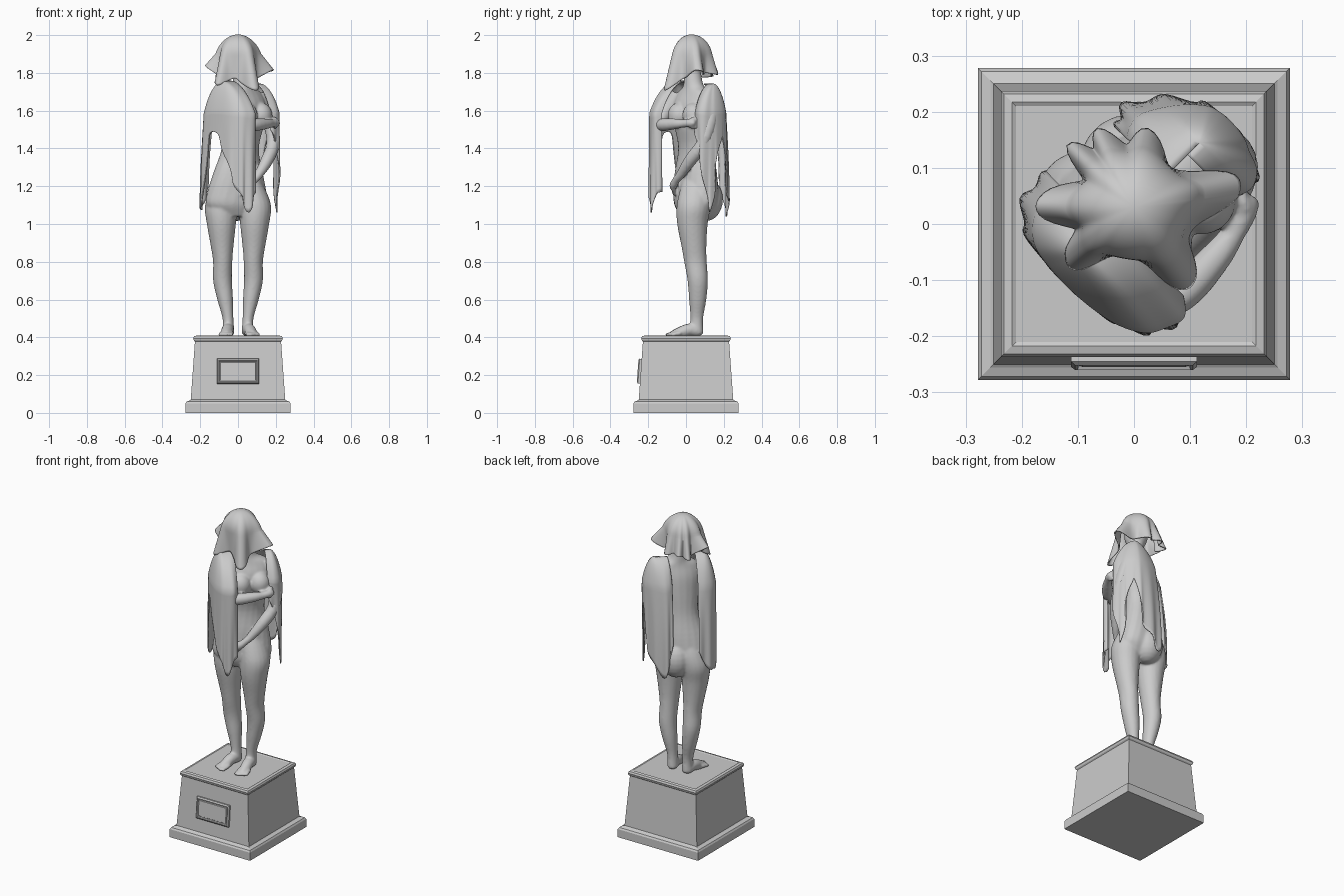
import bpy, bmesh, math
from mathutils import Vector

if "Cube" in bpy.data.objects:
    bpy.data.objects.remove(bpy.data.objects["Cube"])

R2 = math.sqrt(2)


def W(u, f, z):
    """Turned torso frame (u = her left, f = forward) to world."""
    return Vector(((u + f) / R2, (u - f) / R2, z))


def spline(pts, n):
    """Catmull-Rom through tuples of any size."""
    out = []
    for i in range(len(pts) - 1):
        p = [pts[max(0, min(len(pts) - 1, i + k))] for k in (-1, 0, 1, 2)]
        for s in range(n):
            t = s / n
            out.append(tuple(
                0.5 * (2 * b + (c - a) * t + (2 * a - 5 * b + 4 * c - d) * t * t
                       + (3 * b - a - 3 * c + d) * t ** 3)
                for a, b, c, d in zip(*p)))
    out.append(tuple(pts[-1]))
    return out


def make_object(name, bm, smooth=True):
    bmesh.ops.recalc_face_normals(bm, faces=bm.faces)
    me = bpy.data.meshes.new(name)
    bm.to_mesh(me)
    bm.free()
    for p in me.polygons:
        p.use_smooth = smooth
    ob = bpy.data.objects.new(name, me)
    bpy.context.collection.objects.link(ob)
    return ob


def skin_rings(bm, rings, closed=True, caps=True):
    vs = [[bm.verts.new(p) for p in r] for r in rings]
    n = len(vs[0])
    for a, b in zip(vs, vs[1:]):
        for i in range(n if closed else n - 1):
            j = (i + 1) % n
            bm.faces.new((a[i], a[j], b[j], b[i]))
    if caps:
        bm.faces.new(vs[0][::-1])
        bm.faces.new(vs[-1])


def ring(c, a, b, n=20):
    return [c + a * math.cos(2 * math.pi * i / n) + b * math.sin(2 * math.pi * i / n)
            for i in range(n)]


def stack(bm, secs, n=4):
    """Loft of flat ellipses: (z, x, y, rx, ry, turn)."""
    rings = []
    for z, x, y, rx, ry, t in spline(secs, n):
        t = math.radians(t)
        rings.append(ring(Vector((x, y, z)), Vector((math.cos(t), math.sin(t), 0)) * rx,
                          Vector((-math.sin(t), math.cos(t), 0)) * ry))
    skin_rings(bm, rings)


def limb(bm, pts, n=4):
    """Round tube through (x, y, z, radius)."""
    s = spline(pts, n)
    rings = []
    for i, p in enumerate(s):
        d = (Vector(s[min(i + 1, len(s) - 1)][:3]) - Vector(s[max(i - 1, 0)][:3])).normalized()
        a = d.cross(Vector((0.31, 0.22, 0.92))).normalized()
        rings.append(ring(Vector(p[:3]), a * p[3], d.cross(a) * p[3], 14))
    skin_rings(bm, rings)


def ball(bm, c, r):
    g = bmesh.ops.create_uvsphere(bm, u_segments=20, v_segments=12, radius=1)
    for v in g['verts']:
        v.co = Vector((v.co.x * r[0], v.co.y * r[1], v.co.z * r[2])) + Vector(c)


def cloth(name, rows, closed=False):
    bm = bmesh.new()
    skin_rings(bm, rows, closed, False)
    bmesh.ops.remove_doubles(bm, verts=bm.verts, dist=0.0004)
    ob = make_object(name, bm)
    m = ob.modifiers.new('thickness', 'SOLIDIFY')
    m.thickness, m.offset = 0.007, 0
    return ob


# pedestal: square moulded profile
bm = bmesh.new()
prof = [(.278, 0), (.278, .05), (.272, .06), (.256, .066), (.25, .07), (.228, .378),
        (.234, .384), (.237, .395), (.232, .406), (.217, .41), (.21, .406)]
skin_rings(bm, [[Vector((h * sx, h * sy, z)) for sx, sy in ((-1, -1), (1, -1), (1, 1), (-1, 1))]
                for h, z in prof])
make_object('pedestal', bm, False)

# plaque with raised double border
bm = bmesh.new()
levels = [(.112, .066, 0), (.112, .066, -.012), (.105, .059, -.018), (.101, .055, -.018),
          (.098, .052, -.011), (.094, .048, -.011), (.092, .046, -.014)]
skin_rings(bm, [[Vector((a * w, y, b * h)) for a, b in ((-1, -1), (1, -1), (1, 1), (-1, 1))]
                for w, h, y in levels])
plaque = make_object('plaque', bm, False)
plaque.location = (0, -.238, .22)
plaque.rotation_euler.x = -math.atan2(.022, .308)

# figure: overlapping volumes fused by a voxel remesh
bm = bmesh.new()
stack(bm, [(1.04, -.005, .045, .12, .07, 15), (1.1, -.008, .048, .168, .1, 20),
           (1.17, -.006, .052, .166, .105, 25), (1.27, 0, .052, .143, .098, 32),
           (1.4, .012, .052, .11, .08, 40), (1.52, .03, .045, .125, .085, 45),
           (1.62, .038, .042, .138, .08, 45), (1.69, .035, .045, .12, .058, 45),
           (1.73, .025, .04, .06, .05, 45), (1.8, .015, .035, .045, .045, 45)])
ball(bm, (.01, .03, 1.87), (.066, .07, .095))
for u in (.005, .115):
    ball(bm, W(u, .055, 1.575), (.062, .062, .068))
for u in (-.018, .07):
    ball(bm, W(u, -.08, 1.13), (.09, .09, .115))

for s in (-1, 1):
    # leg
    stack(bm, [(.42, s * .05, .055, .032, .038, 0), (.5, s * .053, .057, .029, .034, 0),
               (.6, s * .068, .062, .042, .046, 0), (.7, s * .082, .062, .05, .054, 0),
               (.8, s * .081, .05, .051, .06, 0), (.88, s * .084, .042, .06, .066, 0),
               (1.0, s * .088, .034, .077, .081, 0), (1.09, s * .09, .04, .086, .09, 0),
               (1.17, s * .075, .048, .076, .083, 0), (1.26, s * .05, .052, .05, .06, 0)])
    # foot and toes
    d = Vector((-.1, -1, 0)) if s < 0 else Vector((.2, -.98, 0))
    side = Vector((-d.y, d.x, 0))
    heel = Vector((s * .05, .065, 0))
    limb(bm, [(*(heel + d * k)[:2], z, r) for k, z, r in
              ((-.022, .425, .015), (0, .432, .031), (.05, .44, .033),
               (.1, .424, .03), (.14, .415, .02))])
    for i in range(5):
        q = i - 2
        a = heel + d * .1 + side * q * .013
        b = heel + d * (.172 - abs(q + s) * .007) + side * q * .016
        limb(bm, [(a.x, a.y, .422, .013), (b.x, b.y, .414, .009)], 2)

# arms with fingers: right crosses the chest, left rests low
arms = [
    [(-.05, -.04, 1.68, .045), (-.045, -.105, 1.6, .042), (0, -.145, 1.53, .036),
     (.08, -.125, 1.525, .035), (.145, -.06, 1.53, .029), (.178, -.015, 1.532, .022),
     (.2, .025, 1.535, .022), (.207, .05, 1.535, .016)],
    [(.115, .125, 1.69, .045), (.165, .13, 1.57, .042), (.186, .09, 1.43, .036),
     (.155, .025, 1.34, .034), (.108, -.03, 1.26, .024), (.088, -.05, 1.235, .021),
     (.06, -.067, 1.205, .022), (.045, -.069, 1.19, .016)]]
for arm, reach in zip(arms, (Vector((-.012, .05, 0)), Vector((-.045, .004, -.028)))):
    limb(bm, arm)
    p = Vector(arm[-2][:3])
    for i in range(4):
        o = Vector((0, 0, (i - 1.5) * .013))
        a, b = p + o, p + o * 1.3 + reach
        limb(bm, [(*a, .011), (*((a + b) / 2), .01), (*b, .008)], 2)

figure = make_object('figure', bm)
m = figure.modifiers.new('fuse', 'REMESH')
m.mode, m.voxel_size, m.use_smooth_shade = 'VOXEL', .006, True
m = figure.modifiers.new('soften', 'SMOOTH')
m.factor, m.iterations = .5, 12


# shoulder drapes: hang from a ridge, each column = (u, f, hem height)
def drape(name, cols, lo, hi, top, drop):
    cs = spline(cols, 5)
    rows = []
    for k in range(31):
        row = []
        for i, (u, f, hem) in enumerate(cs):
            su, sf = min(max(u, lo), hi), -.02
            g = max(0, (k - 10) / 20)
            th = min(k / 10, 1) * math.pi / 2
            c = 1 - math.cos(th)
            h = .35 * math.sin(th) + .65 * c ** .6
            z = top - drop * c + (hem - top + drop) * g
            # the back falls outward toward the hem
            back = min(1, max(0, (.03 - f) / .1))
            hf = h * (1 - .22 * back * (1 - g) ** 2)
            w = .008 * g * math.sin(i * .9)
            row.append(W(su + (u - su) * h, sf + (f - sf) * hf + w, z))
        rows.append(row)
    return cloth(name, rows)


drape('right_drape',
      [(-.03, .15, 1.17), (-.055, .178, 1.15), (-.09, .168, 1.06), (-.12, .15, 1.14),
       (-.143, .11, 1.22), (-.155, .06, 1.36), (-.16, 0, 1.48), (-.158, -.06, 1.44),
       (-.15, -.115, 1.11), (-.125, -.155, 1.08), (-.085, -.175, 1.11), (-.045, -.17, 1.2)],
      -.095, -.03, 1.755, .17)
drape('left_drape',
      [(.155, .085, 1.5), (.19, .1, 1.4), (.22, .085, 1.22), (.234, .052, 1.06),
       (.244, .03, 1.2), (.248, 0, 1.42), (.246, -.035, 1.45), (.235, -.07, 1.2),
       (.2, -.115, 1.12), (.15, -.155, 1.04), (.12, -.155, 1.14), (.1, -.14, 1.24)],
      .115, .185, 1.74, .15)

# head veil: dome flaring into lobed folds (angle, radius, hem height)
lobes = [(6, .185, 1.815), (17, .188, 1.81), (32, .115, 1.79), (52, .095, 1.8), (80, .14, 1.79),
         (97, .11, 1.8), (115, .152, 1.8), (125, .125, 1.79), (137, .16, 1.78), (152, .1, 1.78),
         (172, .162, 1.83), (184, .168, 1.83), (200, .11, 1.78), (214, .145, 1.75),
         (226, .152, 1.735), (241, .1, 1.76), (262, .085, 1.77), (284, .105, 1.74),
         (299, .165, 1.71), (311, .165, 1.715), (328, .112, 1.76), (348, .12, 1.78),
         (366, .185, 1.815)]
cs = spline(lobes, 5)[:-1]
rows = []
for k in range(25):
    row = []
    for ang, rad, hem in cs:
        base = .092 * math.sin(min(k / 10, 1) * math.pi / 2)
        if k <= 10:
            r = base + .3 * (rad - .092) * (k / 10) ** 2
            z = 1.9 + .1 * math.cos(k / 10 * math.pi / 2)
        else:
            g = (k - 10) / 14
            r = base + (rad - .092) * (.3 + .7 * g)
            z = 1.9 + (hem - 1.9) * g
        a = math.radians(ang)
        row.append(Vector((r * math.cos(a), .03 + r * math.sin(a), z)))
    rows.append(row)
cloth('head_veil', rows, True)
